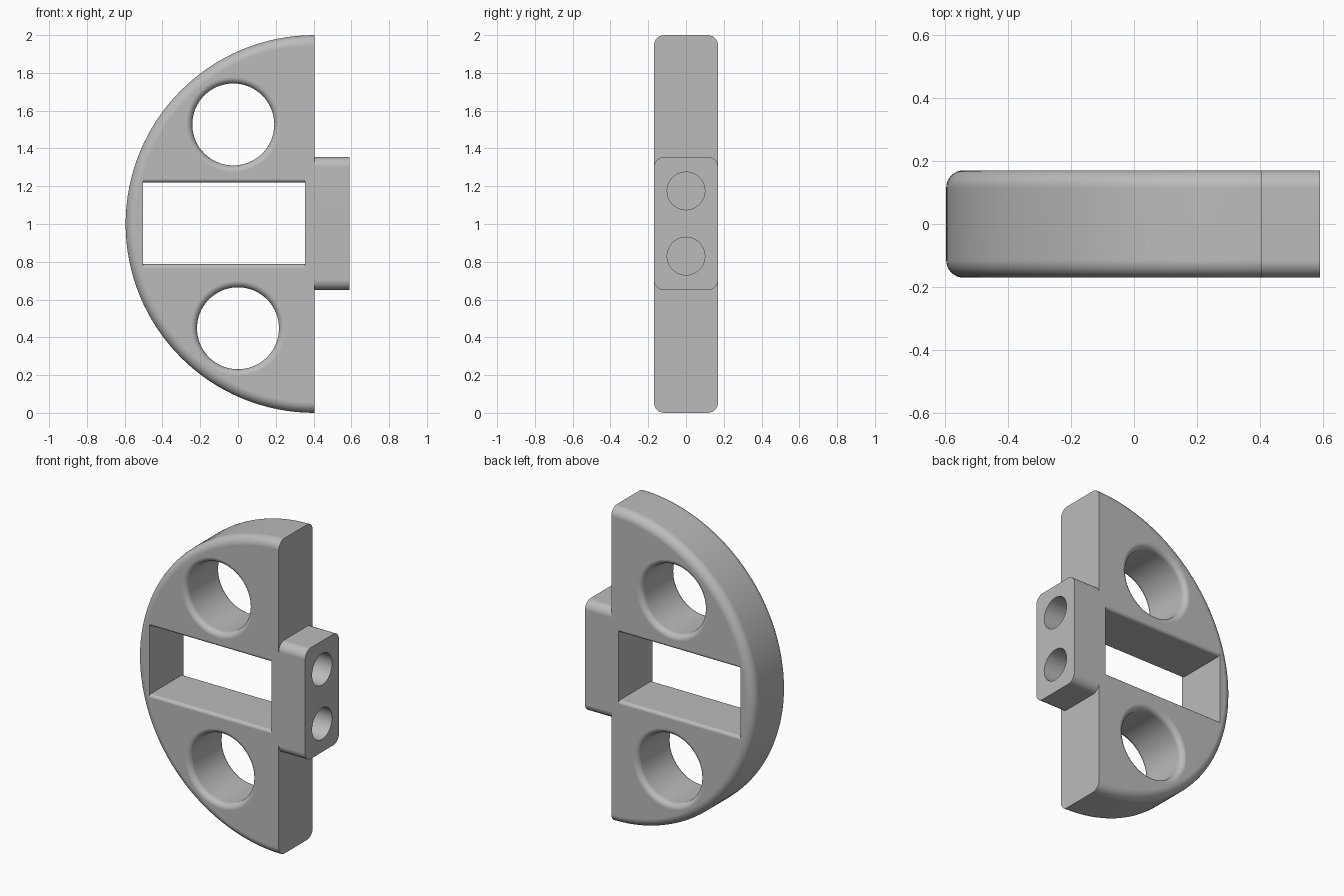
import bpy
import bmesh
import math
from mathutils import Vector

if "Cube" in bpy.data.objects:
    bpy.data.objects.remove(bpy.data.objects["Cube"], do_unlink=True)

HALF = 0.17        # half thickness of the plate
FLAT_X = 0.405     # flat side of the half disc
MID_Z = 1.0
SEG = 64

grey = bpy.data.materials.new("plain grey")
grey.use_nodes = True
grey.diffuse_color = (0.5, 0.5, 0.5, 1)
grey.node_tree.nodes["Principled BSDF"].inputs["Base Color"].default_value = (0.5, 0.5, 0.5, 1)


def loft(name, rings):
    """Skin a list of matching point rings and cap both ends."""
    bm = bmesh.new()
    loops = [[bm.verts.new(p) for p in ring] for ring in rings]
    n = len(loops[0])
    for a, b in zip(loops, loops[1:]):
        for i in range(n):
            j = (i + 1) % n
            bm.faces.new((a[i], a[j], b[j], b[i]))
    bm.faces.new(loops[0])
    bm.faces.new(loops[-1])
    bmesh.ops.recalc_face_normals(bm, faces=bm.faces)
    mesh = bpy.data.meshes.new(name)
    bm.to_mesh(mesh)
    bm.free()
    mesh.materials.append(grey)
    obj = bpy.data.objects.new(name, mesh)
    bpy.context.collection.objects.link(obj)
    return obj


def fillet_layers(f, steps=8):
    """(y, inset) pairs through the thickness with a round of radius f at each face."""
    arc = [math.pi / 2 * i / steps for i in range(steps + 1)]
    back = [(HALF - f + f * math.sin(t), f * (1 - math.cos(t))) for t in arc]
    return [(-y, d) for y, d in reversed(back)] + back


def cutter_layers(f):
    layers = fillet_layers(f)
    return [(-HALF - 0.05, f)] + layers + [(HALF + 0.05, f)]


def arc_points(x, z, r, start, end, count):
    angles = [start + (end - start) * i / count for i in range(count + 1)]
    return [(x + r * math.cos(a), z + r * math.sin(a)) for a in angles]


def at_y(points, y):
    return [Vector((x, y, z)) for x, z in points]


def cut(target, cutter):
    mod = target.modifiers.new("cut", 'BOOLEAN')
    mod.operation = 'DIFFERENCE'
    mod.solver = 'EXACT'
    mod.object = cutter
    bpy.ops.object.select_all(action='DESELECT')
    target.select_set(True)
    bpy.context.view_layer.objects.active = target
    bpy.ops.object.modifier_apply(modifier=mod.name)


def finish(obj):
    bpy.ops.object.select_all(action='DESELECT')
    obj.select_set(True)
    bpy.context.view_layer.objects.active = obj
    bpy.ops.object.shade_smooth_by_angle(angle=math.radians(30))
    mod = obj.modifiers.new("even shading", 'WEIGHTED_NORMAL')
    mod.keep_sharp = True


# Half disc with rounded rim and a sharp flat side
body = loft("half_disc_body", [
    at_y(arc_points(FLAT_X, MID_Z, 1 - d, math.pi / 2, math.pi * 1.5, SEG), y)
    for y, d in fillet_layers(0.055)])

cutters = []

# Two round windows with softened rims
for label, x, z in (("upper", -0.025, 1.527), ("lower", 0.0, 0.448)):
    cutters.append(loft(label + "_window_cutter", [
        at_y(arc_points(x, z, 0.217 + d, 0, math.tau, SEG)[:-1], y)
        for y, d in cutter_layers(0.035)]))

# Rectangular slot, rounded along its long edges only
slot_x, slot_z = (-0.503, 0.355), (0.787, 1.22)
cutters.append(loft("slot_cutter", [
    at_y([(slot_x[0], slot_z[0] - d), (slot_x[1], slot_z[0] - d),
          (slot_x[1], slot_z[1] + d), (slot_x[0], slot_z[1] + d)], y)
    for y, d in cutter_layers(0.02)]))

for cutter in cutters:
    cut(body, cutter)

# Connector block with rounded long edges
R = 0.055
low, high = 0.65, 1.355
corners = [(HALF - R, high - R), (R - HALF, high - R), (R - HALF, low + R), (HALF - R, low + R)]
outline = []
for i, (y, z) in enumerate(corners):
    outline += arc_points(y, z, R, i * math.pi / 2, (i + 1) * math.pi / 2, 8)
block = loft("connector_block", [
    [Vector((x, y, z)) for y, z in outline] for x in (FLAT_X, 0.59)])

# Two blind sockets in the end of the block
for label, z in (("upper", 1.175), ("lower", 0.83)):
    circle = arc_points(0, z, 0.1, 0, math.tau, 40)[:-1]
    drill = loft(label + "_socket_cutter", [
        [Vector((x, y, zz)) for y, zz in circle] for x in (0.385, 0.65)])
    cutters.append(drill)
    cut(body, drill)
    cut(block, drill)

for cutter in cutters:
    bpy.data.objects.remove(cutter, do_unlink=True)

finish(body)
finish(block)
